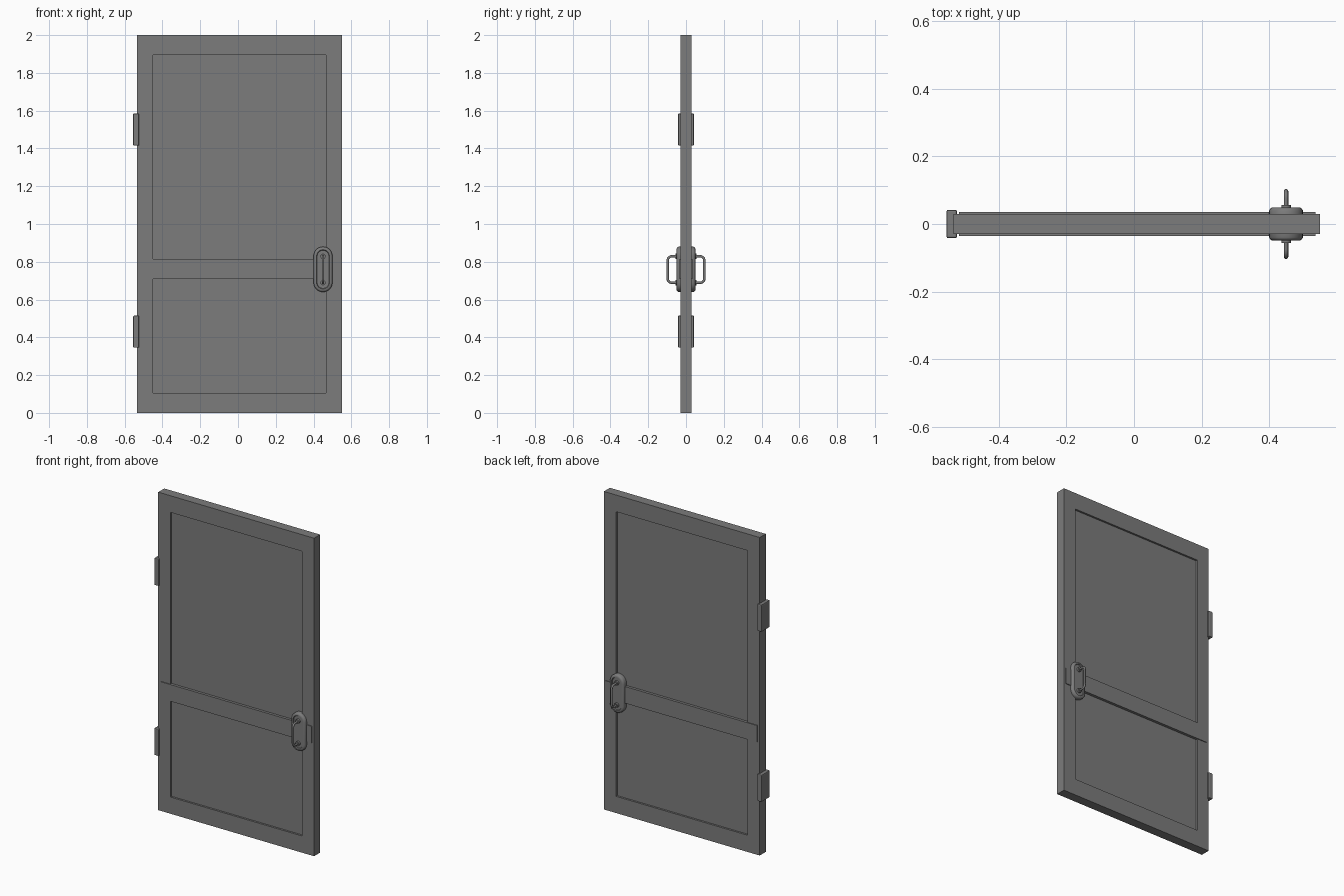
import bpy, bmesh, math
from mathutils import Vector

cube = bpy.data.objects.get("Cube")
if cube:
    bpy.data.objects.remove(cube, do_unlink=True)

grey = bpy.data.materials.new("door grey")
grey.use_nodes = True
COLOUR = (0.2, 0.2, 0.2, 1)
grey.diffuse_color = COLOUR
grey.node_tree.nodes["Principled BSDF"].inputs["Base Color"].default_value = COLOUR


def finish(name, bm, smooth=False):
    bmesh.ops.recalc_face_normals(bm, faces=bm.faces[:])
    mesh = bpy.data.meshes.new(name)
    bm.to_mesh(mesh)
    bm.free()
    mesh.materials.append(grey)
    obj = bpy.data.objects.new(name, mesh)
    bpy.context.collection.objects.link(obj)
    if smooth:
        bpy.ops.object.select_all(action='DESELECT')
        obj.select_set(True)
        bpy.context.view_layer.objects.active = obj
        bpy.ops.object.shade_smooth_by_angle(angle=math.radians(35))
    return obj


def box_mesh(x0, x1, half_y, z0, z1):
    bm = bmesh.new()
    bmesh.ops.create_cube(bm, size=1)
    for v in bm.verts:
        v.co = (x1 if v.co.x > 0 else x0,
                half_y if v.co.y > 0 else -half_y,
                z1 if v.co.z > 0 else z0)
    return bm


# Door leaf with a sunken panel on both sides
bm = box_mesh(-0.534, 0.55, 0.03, 0, 2)
bm.normal_update()
for face in [f for f in bm.faces if abs(f.normal.y) > 0.9]:
    side = 1 if face.normal.y > 0 else -1
    bmesh.ops.inset_individual(bm, faces=[face], thickness=0.08)
    for v in face.verts:
        v.co.x = 0.465 if v.co.x > 0 else -0.45
        v.co.z = 1.895 if v.co.z > 1 else 0.105
    inner = bmesh.ops.extrude_discrete_faces(bm, faces=[face])["faces"][0]
    for v in inner.verts:
        v.co.y -= side * 0.012
finish("door_leaf", bm)

# Cross rail running through both sides
finish("cross_rail", box_mesh(-0.518, 0.537, 0.035, 0.71, 0.815))

# Hinges with softened edges
for label, z in (("lower", 0.43), ("upper", 1.5)):
    hinge = finish(label + "_hinge", box_mesh(-0.555, -0.524, 0.042, z - 0.085, z + 0.085))
    bevel = hinge.modifiers.new("soft edges", 'BEVEL')
    bevel.width = 0.005
    bevel.segments = 2

HX, HZ = 0.45, 0.76


def stadium(bm, radius, y, straight=0.07, steps=12):
    ring = []
    for end in (1, -1):
        for i in range(steps + 1):
            a = math.pi * i / steps + (0 if end > 0 else math.pi)
            ring.append(bm.verts.new((HX + radius * math.cos(a), y,
                                      HZ + end * straight + radius * math.sin(a))))
    return ring


def bridge(bm, a, b):
    for i in range(len(a)):
        j = (i + 1) % len(a)
        bm.faces.new((a[i], a[j], b[j], b[i]))


def tube(bm, path, radius, sides=12):
    # The path lies in the plane x = HX
    rings = []
    across = Vector((1, 0, 0))
    for i, p in enumerate(path):
        tangent = (path[min(i + 1, len(path) - 1)] - path[max(i - 1, 0)]).normalized()
        other = tangent.cross(across)
        rings.append([bm.verts.new(p + radius * (across * math.cos(t) + other * math.sin(t)))
                      for t in (2 * math.pi * k / sides for k in range(sides))])
    for a, b in zip(rings, rings[1:]):
        bridge(bm, a, b)
    bm.faces.new(rings[0])
    bm.faces.new(rings[-1])


for label, side in (("front", -1), ("back", 1)):
    # Oval backplate with a chamfered rim and sunken centre
    bm = bmesh.new()
    profile = ((0.05, 0.02), (0.05, 0.04), (0.047, 0.045), (0.041, 0.049),
               (0.034, 0.049), (0.031, 0.043))
    rings = [stadium(bm, r, side * y) for r, y in profile]
    for a, b in zip(rings, rings[1:]):
        bridge(bm, a, b)
    bm.faces.new(rings[0])
    bm.faces.new(rings[-1])
    finish(label + "_backplate", bm, True)

    # Round collars at the grip ends
    bm = bmesh.new()
    for z in (HZ - 0.071, HZ + 0.069):
        tube(bm, [Vector((HX, side * y, z)) for y in (0.035, 0.056)], 0.014, 16)
    finish(label + "_handle_collars", bm, True)

    # Pull grip with rounded corners
    bend, reach = 0.022, 0.097
    z_low, z_high = HZ - 0.071, HZ + 0.069
    path = [Vector((HX, side * 0.035, z_low))]
    for z, start in ((z_low + bend, -90), (z_high - bend, 0)):
        for i in range(9):
            a = math.radians(start + 90 * i / 8)
            path.append(Vector((HX, side * (reach - bend + bend * math.cos(a)),
                                z + bend * math.sin(a))))
    path.append(Vector((HX, side * 0.035, z_high)))
    bm = bmesh.new()
    tube(bm, path, 0.0065)
    finish(label + "_pull_grip", bm, True)
